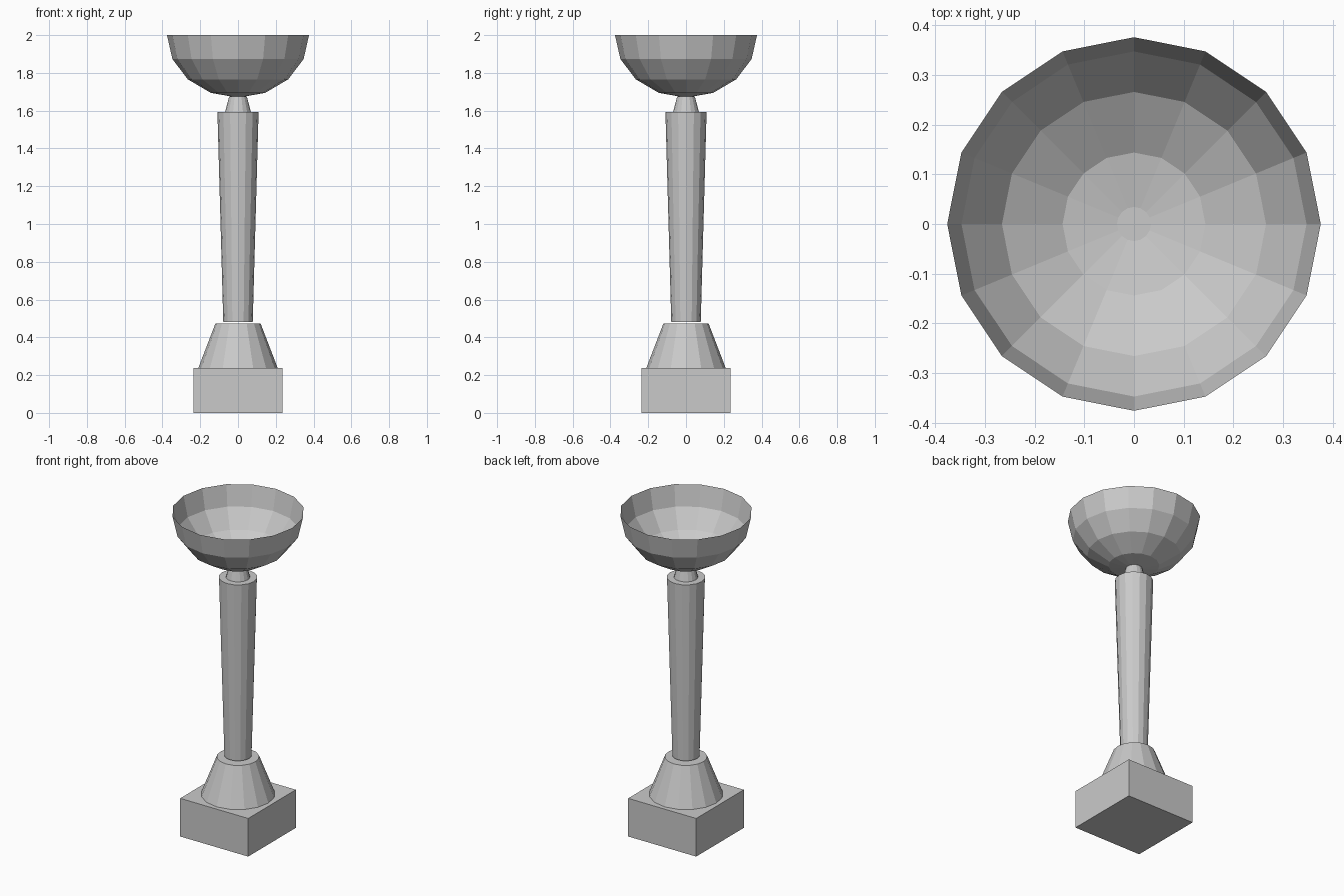
import bpy
import bmesh
import math

cube = bpy.data.objects.get("Cube")
if cube:
    bpy.data.objects.remove(cube, do_unlink=True)

SIDES = 16

# One plain grey for the whole piece
grey = bpy.data.materials.new("plain_grey")
grey.use_nodes = True
colour = (0.59, 0.59, 0.59, 1.0)
grey.diffuse_color = colour
grey.node_tree.nodes["Principled BSDF"].inputs["Base Color"].default_value = colour


def finish(name, bm):
    """Turn a bmesh into a flat-shaded object."""
    mesh = bpy.data.meshes.new(name)
    bm.to_mesh(mesh)
    bm.free()
    mesh.materials.append(grey)
    obj = bpy.data.objects.new(name, mesh)
    bpy.context.collection.objects.link(obj)
    return obj


def tapered(name, z0, z1, r0, r1):
    """Capped, faceted frustum standing between two heights."""
    bm = bmesh.new()
    bmesh.ops.create_cone(bm, cap_ends=True, segments=SIDES,
                          radius1=r0, radius2=r1, depth=z1 - z0)
    bmesh.ops.translate(bm, verts=bm.verts, vec=(0, 0, (z0 + z1) / 2))
    return finish(name, bm)


# Square plinth
bm = bmesh.new()
bmesh.ops.create_cube(bm, size=1)
bmesh.ops.scale(bm, verts=bm.verts, vec=(0.47, 0.47, 0.238))
bmesh.ops.translate(bm, verts=bm.verts, vec=(0, 0, 0.119))
finish("plinth", bm)

# Flared foot, column and the short neck under the bowl
tapered("foot", 0.238, 0.472, 0.21, 0.12)
tapered("column", 0.481, 1.594, 0.078, 0.109)
tapered("neck", 1.594, 1.675, 0.068, 0.047)

# Open bowl: the lower half of a squashed faceted sphere, without thickness
bm = bmesh.new()
bmesh.ops.create_uvsphere(bm, u_segments=SIDES, v_segments=8, radius=1)
upper = [v for v in bm.verts if v.co.z > 0.01]
bmesh.ops.delete(bm, geom=upper, context='VERTS')
bmesh.ops.scale(bm, verts=bm.verts, vec=(0.376, 0.376, 0.331))
bmesh.ops.translate(bm, verts=bm.verts, vec=(0, 0, 2))
finish("bowl", bm)
